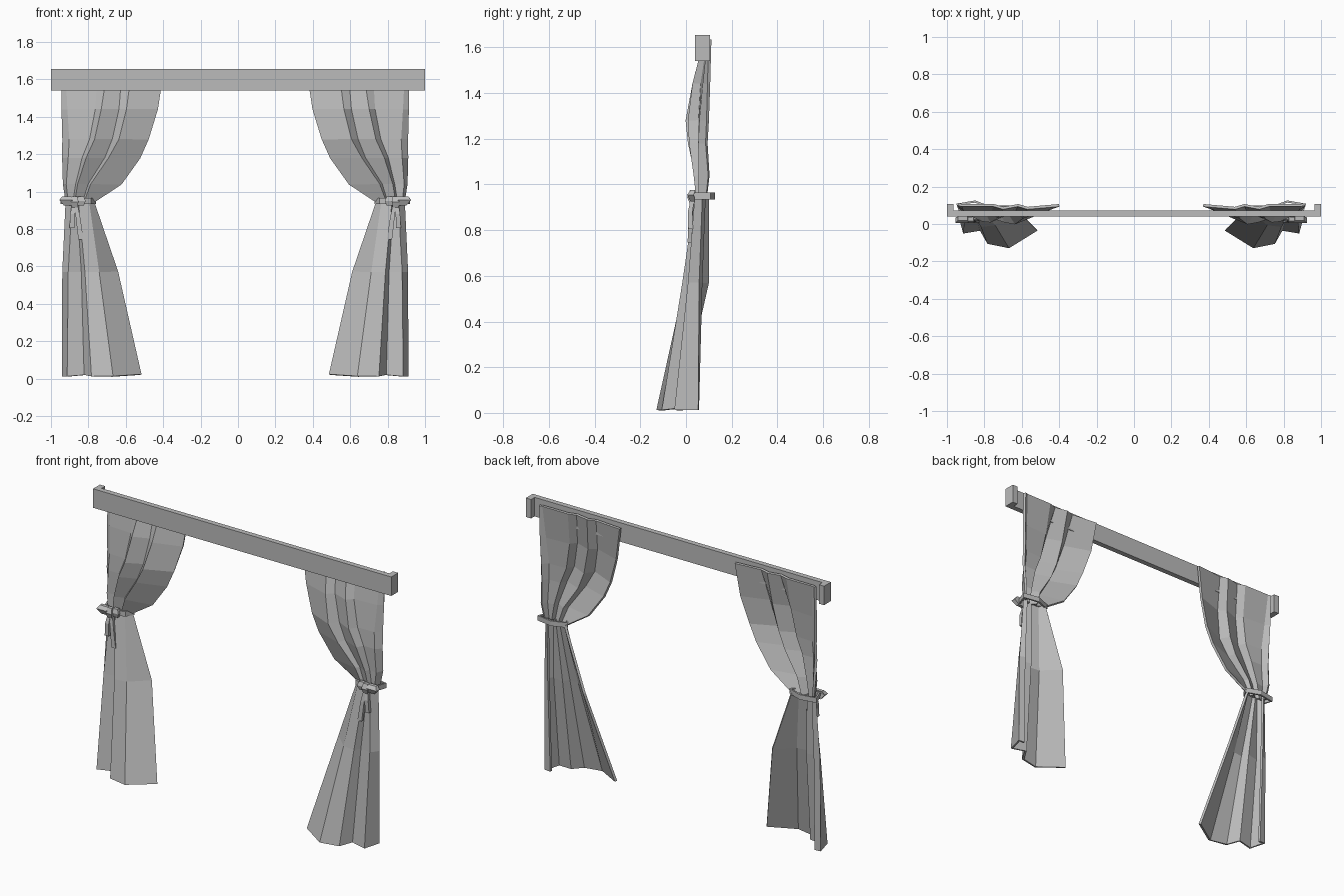
import bpy
import bmesh

cube = bpy.data.objects.get("Cube")
if cube:
    bpy.data.objects.remove(cube, do_unlink=True)

MIDDLE = -0.03  # sum of the x values of a mirrored pair of points

grey = bpy.data.materials.new("fabric grey")
grey.use_nodes = True
colour = (0.5, 0.5, 0.5, 1)
grey.diffuse_color = colour
grey.node_tree.nodes["Principled BSDF"].inputs["Base Color"].default_value = colour


def make_object(name, bm):
    bmesh.ops.recalc_face_normals(bm, faces=bm.faces)
    mesh = bpy.data.meshes.new(name)
    bm.to_mesh(mesh)
    bm.free()
    mesh.materials.append(grey)
    obj = bpy.data.objects.new(name, mesh)
    bpy.context.collection.objects.link(obj)
    return obj


def mirrored(name, points, side):
    """Side +1 is the model's left, -1 its right, where the points are given."""
    return side + name, [(MIDDLE - x if side == "left_" else x, y, z) for x, y, z in points]


def sheet(name, rows, closed=False, thickness=0.014):
    """Skin a grid of points and give the cloth its thickness."""
    for side in ("left_", "right_"):
        bm = bmesh.new()
        grid = []
        for row in rows:
            label, points = mirrored(name, row, side)
            grid.append([bm.verts.new(p) for p in points])
        count = len(grid[0])
        for upper, lower in zip(grid, grid[1:]):
            for i in range(count if closed else count - 1):
                j = (i + 1) % count
                bm.faces.new((upper[i], upper[j], lower[j], lower[i]))
        obj = make_object(label, bm)
        solid = obj.modifiers.new("cloth thickness", "SOLIDIFY")
        solid.thickness = thickness
        solid.offset = 0
        solid.use_even_offset = False


def bar(name, path):
    """Rectangular strip through stations of (centre, width in x, depth in y)."""
    for side in ("left_", "right_"):
        bm = bmesh.new()
        rings = []
        for (x, y, z), w, d in path:
            corners = [(x + a * w / 2, y + b * d / 2, z)
                       for a, b in ((-1, -1), (1, -1), (1, 1), (-1, 1))]
            label, points = mirrored(name, corners, side)
            rings.append([bm.verts.new(p) for p in points])
        for a, b in zip(rings, rings[1:]):
            for i in range(4):
                j = (i + 1) % 4
                bm.faces.new((a[i], a[j], b[j], b[i]))
        bm.faces.new(rings[0])
        bm.faces.new(rings[-1])
        make_object(label, bm)


def prism(name, outline, bottom, top):
    bm = bmesh.new()
    face = bm.faces.new([bm.verts.new((x, y, bottom)) for x, y in outline])
    extruded = bmesh.ops.extrude_face_region(bm, geom=[face])["geom"]
    for v in extruded:
        if isinstance(v, bmesh.types.BMVert):
            v.co.z = top
    return make_object(name, bm)


def rows_from(table):
    """Each entry is a height, the x values and the y values across the cloth."""
    return [[(x, y, z) for x, y in zip(xs, ys)] for z, xs, ys in table]


# Valance board with short returns at both ends
front, inside, back, end = 0.04, 0.072, 0.106, 0.965
prism("valance", [(-1, front), (1, front), (1, back), (end, back), (end, inside),
                  (-end, inside), (-end, back), (-1, back)], 1.54, 1.655)

# Upper drapes, flat at the rail and pleated towards the tie
sheet("upper_drape", rows_from([
    (1.635, (-.40, -.57, -.62, -.70, -.75, -.92, -.94), (.10, .085, .10, .085, .10, .10, .105)),
    (1.44, (-.43, -.595, -.635, -.73, -.76, -.91, -.94), (.09, .035, .07, .035, .07, .08, .10)),
    (1.28, (-.48, -.635, -.67, -.765, -.79, -.90, -.935), (.075, .005, .06, .015, .06, .065, .095)),
    (1.18, (-.525, -.69, -.71, -.81, -.83, -.905, -.935), (.075, .015, .06, .02, .06, .06, .09)),
    (1.04, (-.625, -.785, -.80, -.855, -.865, -.915, -.93), (.08, .045, .07, .04, .07, .06, .10)),
    (.945, (-.77, -.82, -.83, -.87, -.88, -.905, -.915), (.09, .06, .075, .05, .07, .06, .09)),
]))

# Lower drapes, flaring forward to the hem
lower = rows_from([
    (.95, (-.775, -.80, -.85, -.86, -.885, -.915, -.90), (.095, .06, .045, .06, .045, .07, .08)),
    (.57, (-.645, -.745, -.815, -.835, -.905, -.933, -.905), (.095, 0, -.01, .03, .015, .055, .065)),
    (.012, (-.52, -.67, -.78, -.82, -.91, -.935, -.90), (-.03, -.123, -.10, -.03, -.045, .05, .05)),
])
lower[-1][0] = (-.52, -.03, .022)
lower[-1][3] = (-.82, -.03, .02)
sheet("lower_drape", lower)

# Tieback bands around the gathered cloth
band = [(-.765, .09), (-.79, .05), (-.87, .025), (-.92, .035), (-.945, .105), (-.85, .12)]
sheet("tieback", [[(x, y, z) for x, y in band] for z in (.965, .935)],
      closed=True, thickness=0.012)

# Bows: knot, two loops and two hanging tails
bar("bow_knot", [((-.873, .027, .975), .03, .02), ((-.873, .02, .945), .04, .03),
                 ((-.873, .027, .915), .03, .02)])
bar("outer_bow_loop", [((-.915, .03, .975), .05, .02), ((-.92, .02, .955), .07, .03),
                       ((-.91, .03, .925), .04, .02)])
bar("inner_bow_loop", [((-.84, .035, .975), .03, .02), ((-.835, .03, .95), .04, .025),
                       ((-.84, .035, .925), .03, .02)])
bar("short_tail", [((-.878, .03, .94), .018, .016), ((-.885, .018, .88), .024, .02),
                   ((-.888, .02, .805), .026, .02)])
bar("long_tail", [((-.868, .03, .94), .018, .016), ((-.855, .02, .86), .024, .018),
                  ((-.84, .015, .745), .028, .016)])
